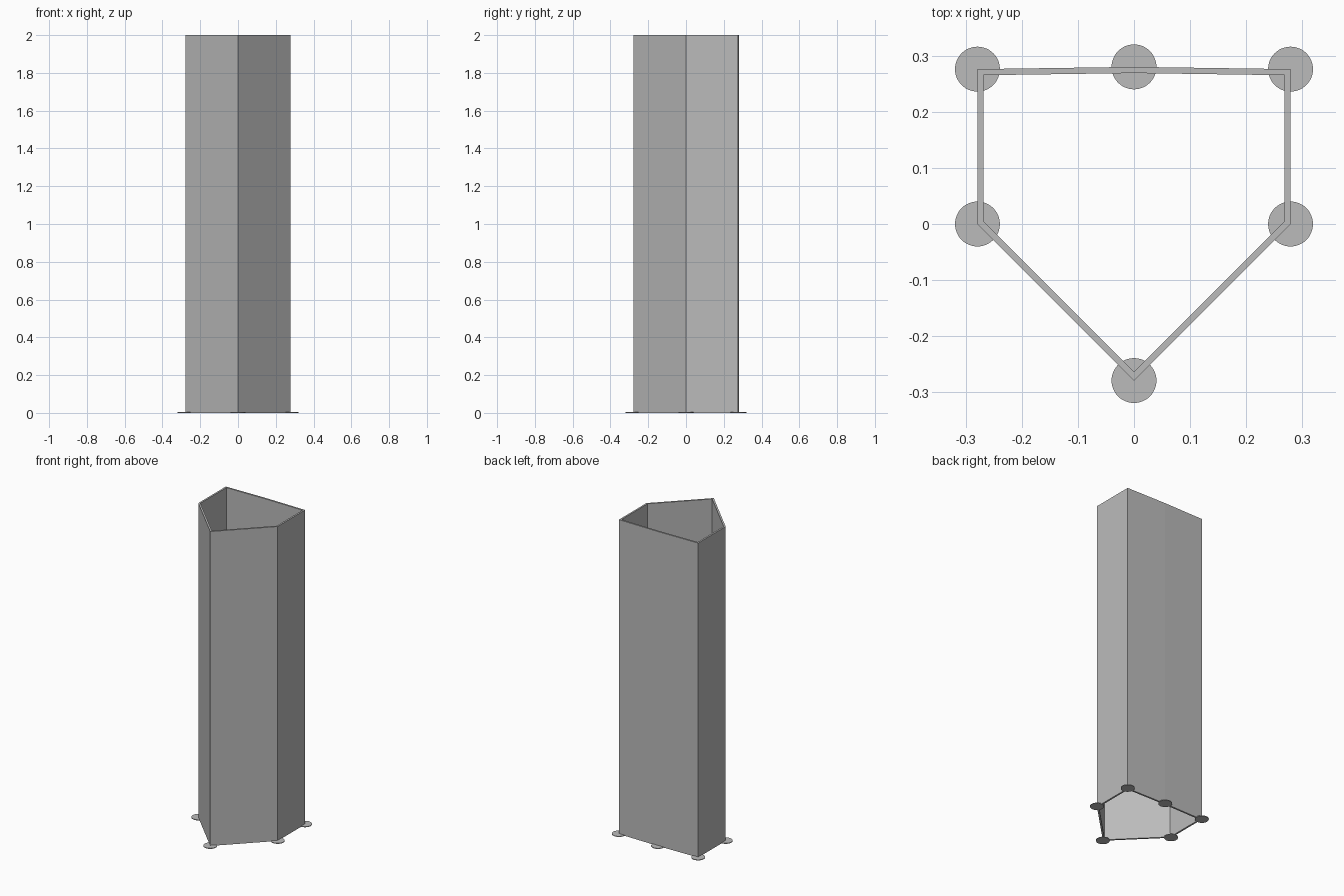
import bpy
import bmesh

WALL_HEIGHT = 2.0
WALL_THICKNESS = 0.011
DISC_RADIUS = 0.04
DISC_HEIGHT = 0.004
HALF = 0.279

cube = bpy.data.objects.get("Cube")
if cube:
    bpy.data.objects.remove(cube, do_unlink=True)

# Single grey finish
grey = bpy.data.materials.new("plain grey")
grey.use_nodes = True
grey.diffuse_color = (0.5, 0.5, 0.5, 1)
grey.node_tree.nodes["Principled BSDF"].inputs["Base Color"].default_value = (0.5, 0.5, 0.5, 1)


def add_object(name, bm):
    mesh = bpy.data.meshes.new(name)
    bm.to_mesh(mesh)
    bm.free()
    mesh.materials.append(grey)
    obj = bpy.data.objects.new(name, mesh)
    bpy.context.collection.objects.link(obj)
    return obj


# Plan outline, counter-clockwise from the front point
corners = {
    "front": (0, -HALF),
    "left_middle": (HALF, 0),
    "left_back": (HALF, 0.276),
    "back_middle": (0, 0.28),
    "right_back": (-HALF, 0.276),
    "right_middle": (-HALF, 0),
}

# Hollow wall, open at the top and bottom
bm = bmesh.new()
lower = [bm.verts.new((x, y, 0)) for x, y in corners.values()]
upper = [bm.verts.new((x, y, WALL_HEIGHT)) for x, y in corners.values()]
for i in range(len(lower)):
    j = (i + 1) % len(lower)
    bm.faces.new((lower[i], lower[j], upper[j], upper[i]))
wall = add_object("tube_wall", bm)
shell = wall.modifiers.new("wall thickness", "SOLIDIFY")
shell.thickness = WALL_THICKNESS
shell.offset = -1
shell.use_even_offset = True

# Thin round foot under each corner
for name, (x, y) in corners.items():
    bm = bmesh.new()
    bmesh.ops.create_cone(bm, cap_ends=True, segments=48, radius1=DISC_RADIUS,
                          radius2=DISC_RADIUS, depth=DISC_HEIGHT)
    bmesh.ops.translate(bm, verts=bm.verts, vec=(x, y, DISC_HEIGHT / 2))
    foot = add_object(name + "_foot_disc", bm)
    for face in foot.data.polygons:
        face.use_smooth = len(face.vertices) == 4
    for edge in foot.data.edges:
        a, b = (foot.data.vertices[v].co.z for v in edge.vertices)
        edge.use_edge_sharp = abs(a - b) < DISC_HEIGHT / 2
